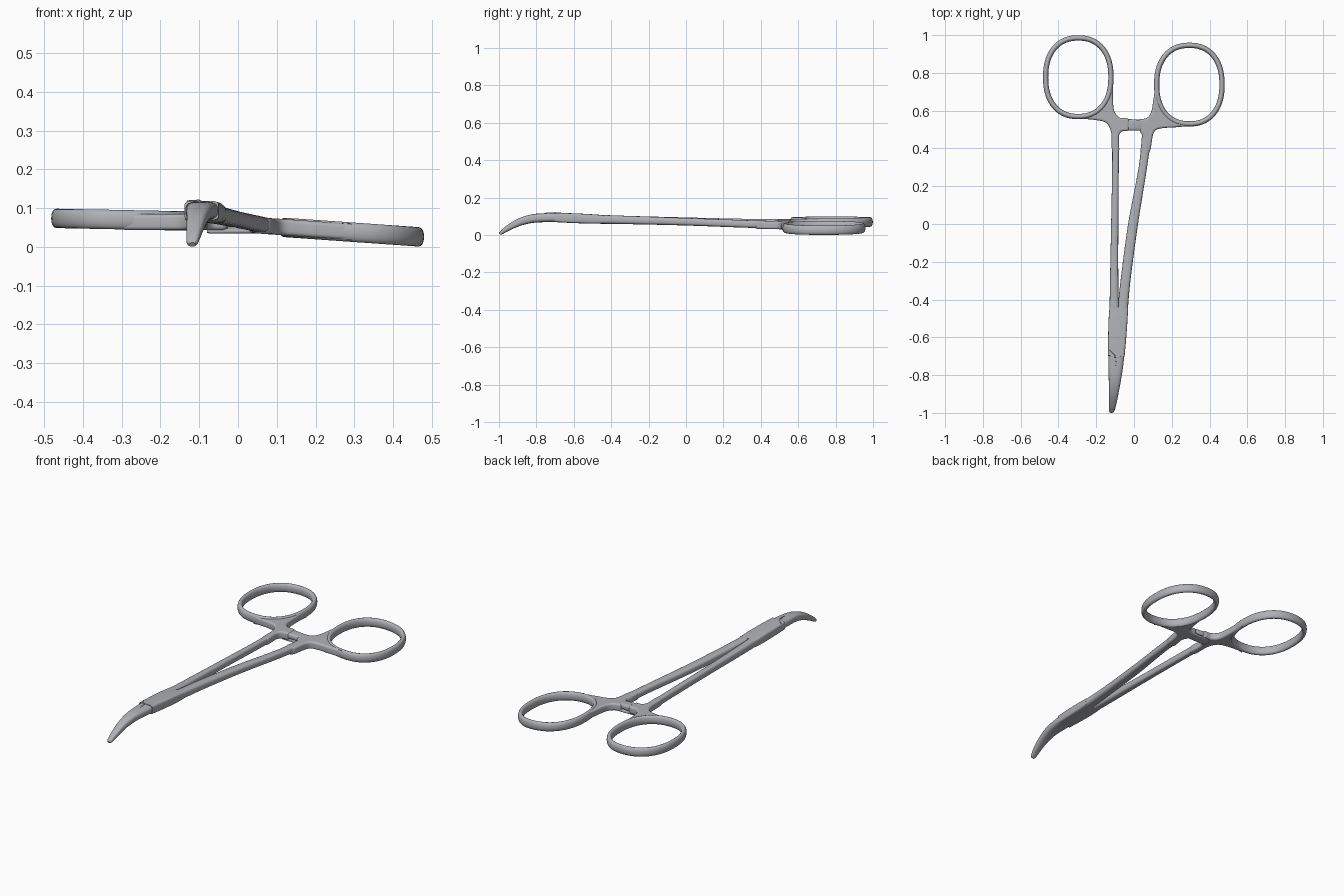
import bpy, bmesh, math
from mathutils import Vector

if "Cube" in bpy.data.objects:
    bpy.data.objects.remove(bpy.data.objects["Cube"])

steel = bpy.data.materials.new("brushed steel grey")
steel.use_nodes = True
steel.diffuse_color = (0.43, 0.44, 0.46, 1)
steel.node_tree.nodes["Principled BSDF"].inputs["Base Color"].default_value = (0.43, 0.44, 0.46, 1)


def smooth_points(points, closed, steps=6):
    """Catmull-Rom interpolation of points of any dimension."""
    n, out = len(points), []
    pick = (lambda i: points[i % n]) if closed else (lambda i: points[max(0, min(n - 1, i))])
    for i in range(n if closed else n - 1):
        p = [pick(i + k) for k in (-1, 0, 1, 2)]
        for s in range(steps):
            t = s / steps
            out.append([b + 0.5 * t * (c - a + t * (2*a - 5*b + 4*c - d + t * (3*(b - c) + d - a)))
                        for a, b, c, d in zip(*p)])
    return out if closed else out + [list(points[-1])]


def finish(obj, angle=50):
    obj.data.materials.append(steel)
    bpy.ops.object.select_all(action='DESELECT')
    obj.select_set(True)
    bpy.context.view_layer.objects.active = obj
    bpy.ops.object.shade_smooth_by_angle(angle=math.radians(angle))


def loft(name, stations, closed=False, power=2.5, sides=24):
    """Sweep a superellipse through stations of x, y, z, half width, half height."""
    bm, rings = bmesh.new(), []
    n = len(stations)
    for i, (x, y, z, w, h) in enumerate(stations):
        a = stations[(i - 1) % n if closed else max(i - 1, 0)]
        b = stations[(i + 1) % n if closed else min(i + 1, n - 1)]
        tangent = (Vector(b[:3]) - Vector(a[:3])).normalized()
        side = tangent.cross(Vector((0, 0, 1))).normalized()
        up = side.cross(tangent)
        ring = []
        for k in range(sides):
            c, s = math.cos(math.tau * k / sides), math.sin(math.tau * k / sides)
            u = math.copysign(abs(c) ** (2 / power), c) * w
            v = math.copysign(abs(s) ** (2 / power), s) * h
            ring.append(bm.verts.new(Vector((x, y, z)) + side * u + up * v))
        rings.append(ring)
    for i in range(n if closed else n - 1):
        r, q = rings[i], rings[(i + 1) % n]
        for k in range(sides):
            j = (k + 1) % sides
            bm.faces.new((r[k], r[j], q[j], q[k]))
    if not closed:
        bm.faces.new(rings[0])
        bm.faces.new(rings[-1])
    bmesh.ops.recalc_face_normals(bm, faces=bm.faces)
    mesh = bpy.data.meshes.new(name)
    bm.to_mesh(mesh)
    bm.free()
    obj = bpy.data.objects.new(name, mesh)
    bpy.context.collection.objects.link(obj)
    finish(obj)


def finger_ring(name, cx, cy, z, slope):
    stations = []
    for i in range(72):
        c, s = math.cos(math.tau * i / 72), math.sin(math.tau * i / 72)
        dx = math.copysign(abs(c) ** 0.88, c) * 0.173
        dy = math.copysign(abs(s) ** 0.88, s) * 0.208
        stations.append((cx + dx, cy + dy, z + slope * dx, 0.014, 0.025))
    loft(name, stations, closed=True, power=2.2, sides=16)


def rounded_pad(name, outline, z, half, slope=0.0):
    """Filled outline with rounded rims, tilted along x."""
    curve = bpy.data.curves.new(name, 'CURVE')
    curve.dimensions, curve.fill_mode = '2D', 'BOTH'
    bevel = half * 0.5
    curve.extrude, curve.bevel_depth, curve.offset = half - bevel, bevel, -bevel
    curve.bevel_resolution = 3
    points = smooth_points(outline, True, 5)
    spline = curve.splines.new('POLY')
    spline.points.add(len(points) - 1)
    for p, (x, y) in zip(spline.points, points):
        p.co = (x, y, 0, 1)
    spline.use_cyclic_u = True
    obj = bpy.data.objects.new(name, curve)
    bpy.context.collection.objects.link(obj)
    bpy.ops.object.select_all(action='DESELECT')
    obj.select_set(True)
    bpy.context.view_layer.objects.active = obj
    bpy.ops.object.convert(target='MESH')
    obj = bpy.context.view_layer.objects.active
    for v in obj.data.vertices:
        v.co.z += z + slope * v.co.x
    finish(obj, 40)


# Finger rings
finger_ring("right_finger_ring", -0.295, 0.777, 0.07, -0.02)
finger_ring("left_finger_ring", 0.293, 0.738, 0.038, -0.07)

# Flared webs joining each ring to its shank
rounded_pad("right_ring_web", [
    (-0.30, 0.562), (-0.20, 0.55), (-0.145, 0.533), (-0.12, 0.48), (-0.115, 0.38),
    (-0.08, 0.38), (-0.08, 0.46), (-0.065, 0.49), (-0.03, 0.497), (-0.03, 0.556),
    (-0.075, 0.563), (-0.105, 0.60), (-0.112, 0.68), (-0.112, 0.78), (-0.128, 0.76),
    (-0.142, 0.67), (-0.18, 0.615), (-0.23, 0.585)], 0.064, 0.021)
rounded_pad("left_ring_web", [
    (0.30, 0.523), (0.21, 0.511), (0.15, 0.507), (0.105, 0.485), (0.082, 0.38),
    (0.036, 0.38), (0.045, 0.46), (0.03, 0.495), (0.025, 0.55), (0.065, 0.56),
    (0.09, 0.59), (0.103, 0.66), (0.115, 0.74), (0.13, 0.72),
    (0.14, 0.63), (0.175, 0.575), (0.23, 0.543)], 0.059, 0.021, -0.07)

# Ratchet arms, one over the other
loft("upper_ratchet_arm", [(-0.09, 0.527, 0.066, 0.03, 0.017), (-0.02, 0.525, 0.066, 0.03, 0.016),
                           (0.035, 0.522, 0.065, 0.028, 0.015), (0.043, 0.522, 0.065, 0.022, 0.011)], power=4)
loft("lower_ratchet_arm", [(0.09, 0.527, 0.043, 0.028, 0.009), (0.0, 0.525, 0.041, 0.028, 0.007),
                           (-0.07, 0.525, 0.04, 0.026, 0.006), (-0.08, 0.525, 0.04, 0.02, 0.004)], power=4)

# Shanks
loft("right_shank", smooth_points([
    (-0.098, 0.48, 0.064, 0.018, 0.02), (-0.098, 0.30, 0.067, 0.0175, 0.02),
    (-0.102, 0.0, 0.074, 0.019, 0.02), (-0.105, -0.3, 0.08, 0.022, 0.022),
    (-0.104, -0.50, 0.085, 0.026, 0.024)], False), power=3)
loft("left_shank", smooth_points([
    (0.068, 0.48, 0.055, 0.025, 0.02), (0.047, 0.30, 0.06, 0.022, 0.02),
    (-0.005, 0.0, 0.071, 0.026, 0.02), (-0.045, -0.3, 0.08, 0.026, 0.022),
    (-0.064, -0.50, 0.085, 0.028, 0.024)], False), power=3)

# Box joint, and the closed jaws that curve down to the point
loft("box_joint", smooth_points([
    (-0.08, -0.44, 0.084, 0.049, 0.022), (-0.084, -0.50, 0.086, 0.05, 0.025),
    (-0.089, -0.60, 0.09, 0.048, 0.026), (-0.094, -0.70, 0.094, 0.044, 0.025)], False), power=6)
loft("curved_jaws", smooth_points([
    (-0.092, -0.66, 0.093, 0.044, 0.024), (-0.096, -0.74, 0.093, 0.040, 0.024),
    (-0.101, -0.82, 0.088, 0.033, 0.023), (-0.107, -0.89, 0.069, 0.026, 0.02),
    (-0.113, -0.95, 0.038, 0.020, 0.015), (-0.118, -0.985, 0.014, 0.015, 0.01),
    (-0.118, -0.996, 0.006, 0.009, 0.006)], False), power=3)

# Joint step line on top of the jaw
loft("joint_step", [(-0.13, -0.67, 0.116, 0.003, 0.004), (-0.1, -0.70, 0.118, 0.003, 0.004),
                    (-0.094, -0.75, 0.115, 0.003, 0.004)], sides=8)
